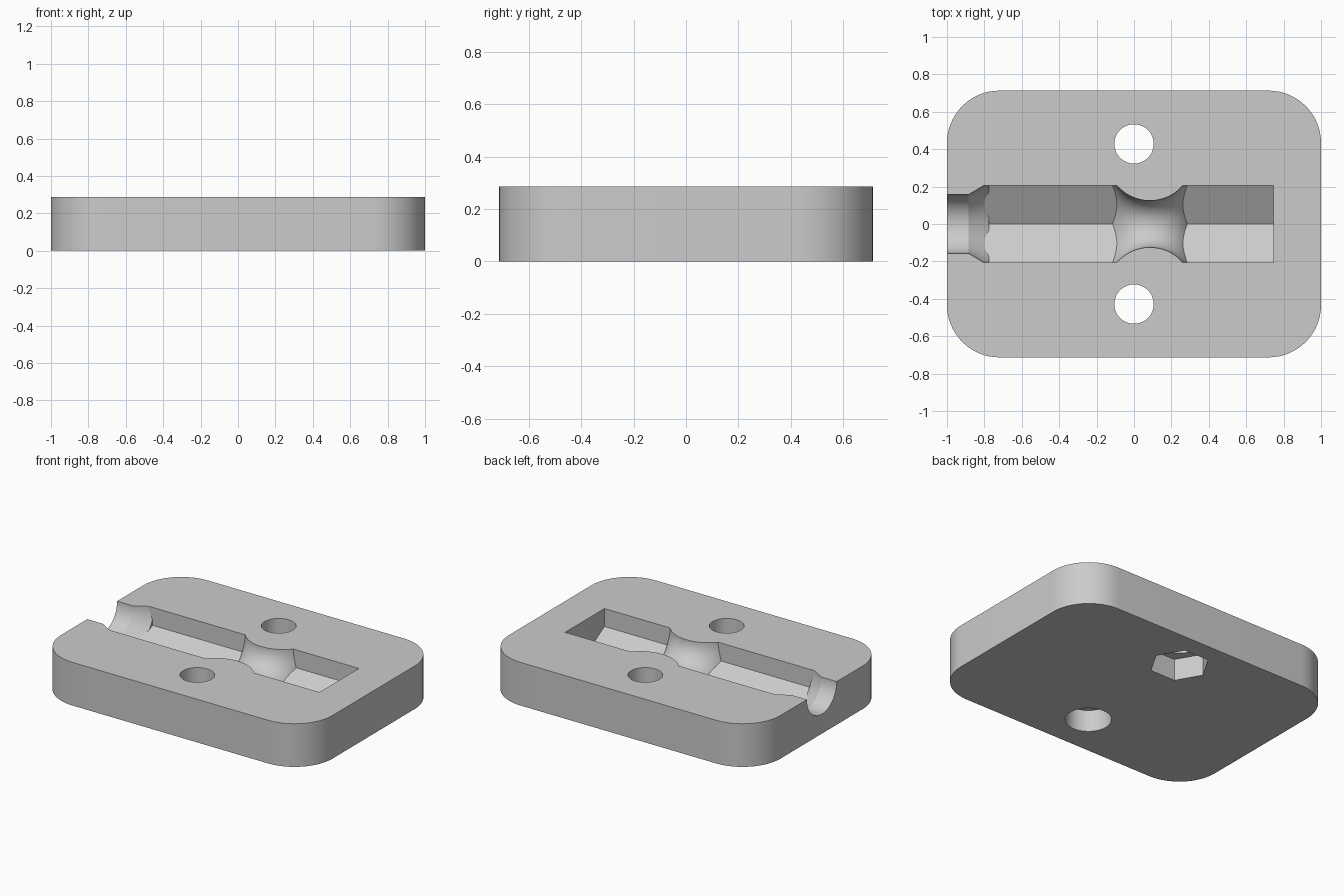
import bpy, bmesh, math
from mathutils import Matrix, Vector

cube = bpy.data.objects.get("Cube")
if cube:
    bpy.data.objects.remove(cube, do_unlink=True)

HEIGHT, HALF_X, HALF_Y, CORNER = 0.287, 1.0, 0.713, 0.28
FLAT = 0.207                                # half width of the hexagonal channel
HEX_R = FLAT / math.cos(math.pi / 6)
HOLE_Y = 0.428

grey = bpy.data.materials.new("light grey")
grey.use_nodes = True
grey.diffuse_color = (0.6, 0.6, 0.6, 1)
grey.node_tree.nodes["Principled BSDF"].inputs["Base Color"].default_value = (0.6, 0.6, 0.6, 1)


def loft(name, rings):
    """Skin a closed solid through rings of equal point count."""
    bm = bmesh.new()
    loops = [[bm.verts.new(p) for p in ring] for ring in rings]
    n = len(loops[0])
    for a, b in zip(loops, loops[1:]):
        for i in range(n):
            j = (i + 1) % n
            bm.faces.new((a[i], a[j], b[j], b[i]))
    bm.faces.new(loops[0])
    bm.faces.new(loops[-1])
    bmesh.ops.recalc_face_normals(bm, faces=bm.faces)
    mesh = bpy.data.meshes.new(name)
    bm.to_mesh(mesh)
    bm.free()
    mesh.materials.append(grey)
    obj = bpy.data.objects.new(name, mesh)
    bpy.context.collection.objects.link(obj)
    return obj


def circle(radius, sides, start=0.0):
    step = math.tau / sides
    return [(radius * math.cos(start + i * step), radius * math.sin(start + i * step))
            for i in range(sides)]


def lathe_x(name, profile, sides, start=0.0):
    """Solid around the x axis line lying in the top face."""
    return loft(name, [[(x, y, HEIGHT + z) for y, z in circle(r, sides, start)]
                       for x, r in profile])


def prism(name, radius, sides, y0, z0, z1):
    return loft(name, [[(x, y0 + y, z) for x, y in circle(radius, sides)]
                       for z in (z0, z1)])


def boolean(target, cutter, operation):
    mod = target.modifiers.new("cut", "BOOLEAN")
    mod.operation, mod.solver, mod.object = operation, "EXACT", cutter
    bpy.context.view_layer.objects.active = target
    bpy.ops.object.modifier_apply(modifier=mod.name)
    bpy.data.objects.remove(cutter, do_unlink=True)


# Rounded plate
outline = []
for k, (sx, sy) in enumerate([(1, 1), (-1, 1), (-1, -1), (1, -1)]):
    for i in range(17):
        a = (k + i / 16) * math.pi / 2
        outline.append((sx * (HALF_X - CORNER) + CORNER * math.cos(a),
                        sy * (HALF_Y - CORNER) + CORNER * math.sin(a)))
plate = loft("mould_plate", [[(x, y, z) for x, y in outline] for z in (0, HEIGHT)])

# Channel: hexagonal bar trimmed by a turned shape with spout, cone and waist
NECK_X, NECK_R, ARC_R, WIDE = 0.085, 0.125, 0.232, 0.26
profile = [(-1.1, 0.157), (-0.885, 0.157), (-0.775, 0.222), (-0.775, WIDE)]
reach = math.acos((ARC_R + NECK_R - WIDE) / ARC_R)
for i in range(29):
    t = reach * (i / 14 - 1)
    profile.append((NECK_X + ARC_R * math.sin(t), NECK_R + ARC_R * (1 - math.cos(t))))
profile.append((0.9, WIDE))
turned = lathe_x("turned_cutter", profile, 96, 0.01)
channel = lathe_x("channel_cutter", [(-1.2, HEX_R), (0.745, HEX_R)], 6, math.pi / 6)
boolean(channel, turned, "INTERSECT")
boolean(plate, channel, "DIFFERENCE")

# Bolt holes, with a hexagonal nut recess and a round head recess underneath
for y0 in (HOLE_Y, -HOLE_Y):
    boolean(plate, prism("bolt_cutter", 0.105, 48, y0, -0.1, HEIGHT + 0.1), "DIFFERENCE")
boolean(plate, prism("nut_cutter", 0.183, 6, HOLE_Y, -0.1, 0.145), "DIFFERENCE")
boolean(plate, prism("head_cutter", 0.14, 48, -HOLE_Y, -0.1, 0.145), "DIFFERENCE")

bpy.ops.object.select_all(action="DESELECT")
plate.select_set(True)
bpy.context.view_layer.objects.active = plate
bpy.ops.object.shade_smooth_by_angle(angle=math.radians(25))
